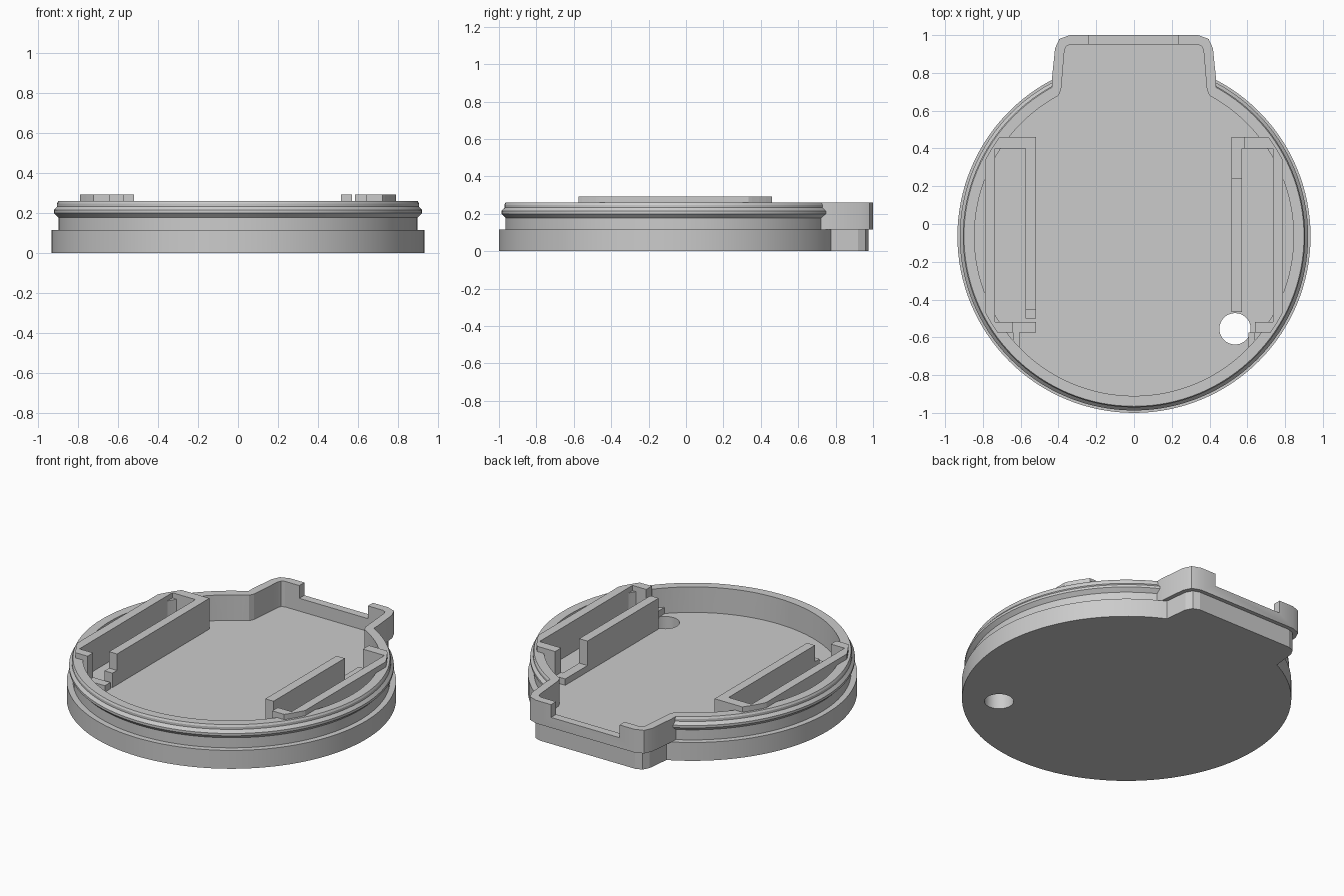
import bpy, bmesh, math
from mathutils import Vector

cube = bpy.data.objects.get("Cube")
if cube:
    bpy.data.objects.remove(cube, do_unlink=True)

CY = -0.065        # centre of the round body in y
FLOOR, RIM, TOP = 0.10, 0.26, 0.293
SEG = 128

grey = bpy.data.materials.new("plain grey")
grey.use_nodes = True
colour = (0.6, 0.6, 0.6, 1)
grey.diffuse_color = colour
grey.node_tree.nodes["Principled BSDF"].inputs["Base Color"].default_value = colour


def make(name, bm):
    bmesh.ops.recalc_face_normals(bm, faces=bm.faces)
    mesh = bpy.data.meshes.new(name)
    bm.to_mesh(mesh)
    bm.free()
    mesh.materials.append(grey)
    ob = bpy.data.objects.new(name, mesh)
    bpy.context.collection.objects.link(ob)
    return ob


def prism(name, outline, z0, z1):
    bm = bmesh.new()
    face = bm.faces.new([bm.verts.new((x, y, z0)) for x, y in outline])
    new = bmesh.ops.extrude_face_region(bm, geom=[face])["geom"]
    verts = [g for g in new if isinstance(g, bmesh.types.BMVert)]
    bmesh.ops.translate(bm, verts=verts, vec=(0, 0, z1 - z0))
    return make(name, bm)


def box(name, x0, x1, y0, y1, z0, z1):
    return prism(name, [(x0, y0), (x1, y0), (x1, y1), (x0, y1)], z0, z1)


def circle(r, x=0, y=CY, n=SEG):
    return [(x + r * math.cos(2 * math.pi * i / n),
             y + r * math.sin(2 * math.pi * i / n)) for i in range(n)]


def mirrored(half):
    return half + [(-x, y) for x, y in reversed(half)]


def lathe(name, profile):
    bm = bmesh.new()
    verts = [bm.verts.new((r, CY, z)) for r, z in profile]
    edges = [bm.edges.new(p) for p in zip(verts, verts[1:])]
    bmesh.ops.spin(bm, geom=verts + edges, cent=(0, CY, 0), axis=(0, 0, 1),
                   angle=2 * math.pi, steps=SEG)
    bmesh.ops.remove_doubles(bm, verts=bm.verts, dist=1e-4)
    return make(name, bm)


def combine(ob, other, operation):
    other.hide_render = True
    mod = ob.modifiers.new("cut", "BOOLEAN")
    mod.operation, mod.object, mod.solver = operation, other, "EXACT"
    bpy.context.view_layer.update()
    graph = bpy.context.evaluated_depsgraph_get()
    mesh = bpy.data.meshes.new_from_object(ob.evaluated_get(graph))
    ob.modifiers.clear()
    ob.data = mesh
    bpy.data.objects.remove(other, do_unlink=True)


def smooth(ob):
    bpy.ops.object.select_all(action="DESELECT")
    ob.select_set(True)
    bpy.context.view_layer.objects.active = ob
    bpy.ops.object.shade_smooth_by_angle(angle=math.radians(20))


# Round body with stepped base and sealing ridge
body = lathe("case_body", [(0, 0), (0.935, 0), (0.935, 0.115), (0.9, 0.115),
                           (0.9, 0.178), (0.922, 0.2), (0.922, 0.215),
                           (0.906, 0.233), (0.906, 0.248), (0.9, RIM), (0, RIM)])

# Tab at the back: narrower foot, wider upper part
foot = mirrored([(0.41, 0.5), (0.41, 0.76), (0.392, 0.92), (0.37, 0.96), (0.33, 0.975)])
upper = mirrored([(0.435, 0.5), (0.435, 0.765), (0.418, 0.93), (0.395, 0.98), (0.34, 1.0)])
combine(body, prism("tab_foot", foot, 0, 0.13), "UNION")
combine(body, prism("tab_upper", upper, 0.115, RIM), "UNION")

# Hollow inside, tab recess, notch in the tab wall and drain hole
recess = mirrored([(0.43, 0.5), (0.43, 0.66), (0.4, 0.68), (0.386, 0.71),
                   (0.368, 0.92), (0.36, 0.94), (0.34, 0.95)])
combine(body, prism("cavity", circle(0.845), FLOOR, 0.5), "DIFFERENCE")
combine(body, prism("recess", recess, FLOOR, 0.5), "DIFFERENCE")
combine(body, box("notch", -0.24, 0.235, 0.9, 1.1, 0.18, 0.5), "DIFFERENCE")
combine(body, prism("drain", circle(0.083, 0.535, -0.555, 48), -0.1, 0.5), "DIFFERENCE")
smooth(body)


# Slot brackets: rails and end walls, trimmed to the round rim
def bracket_part(name, side, x0, x1, y0, y1, z1=TOP):
    a, b = sorted((side * x0, side * x1))
    ob = box(name, a, b, y0, y1, FLOOR - 0.01, z1)
    if x1 > 0.6:
        combine(ob, prism("trim", circle(0.885), 0, 0.5), "INTERSECT")


for side, label in ((-1, "right"), (1, "left")):
    bracket_part(label + "_outer_rail", side, 0.735, 0.79, -0.575, 0.46)
    bracket_part(label + "_front_wall", side, 0.64, 0.735, -0.575, -0.52)
    bracket_part(label + "_front_peg", side, 0.605, 0.64, -0.65, -0.575, 0.14)

bracket_part("right_back_wall", -1, 0.52, 0.735, 0.40, 0.46)
bracket_part("right_inner_rail", -1, 0.52, 0.575, -0.455, 0.40)
bracket_part("right_rail_step", -1, 0.52, 0.575, -0.5, -0.455, 0.19)
bracket_part("right_front_sill", -1, 0.52, 0.64, -0.575, -0.52, 0.14)
bracket_part("left_back_wall", 1, 0.585, 0.735, 0.40, 0.46)
bracket_part("left_back_sill", 1, 0.515, 0.585, 0.40, 0.46, 0.14)
bracket_part("left_inner_rail", 1, 0.515, 0.572, -0.465, 0.24)
bracket_part("left_low_rail", 1, 0.515, 0.572, 0.24, 0.40, 0.14)
